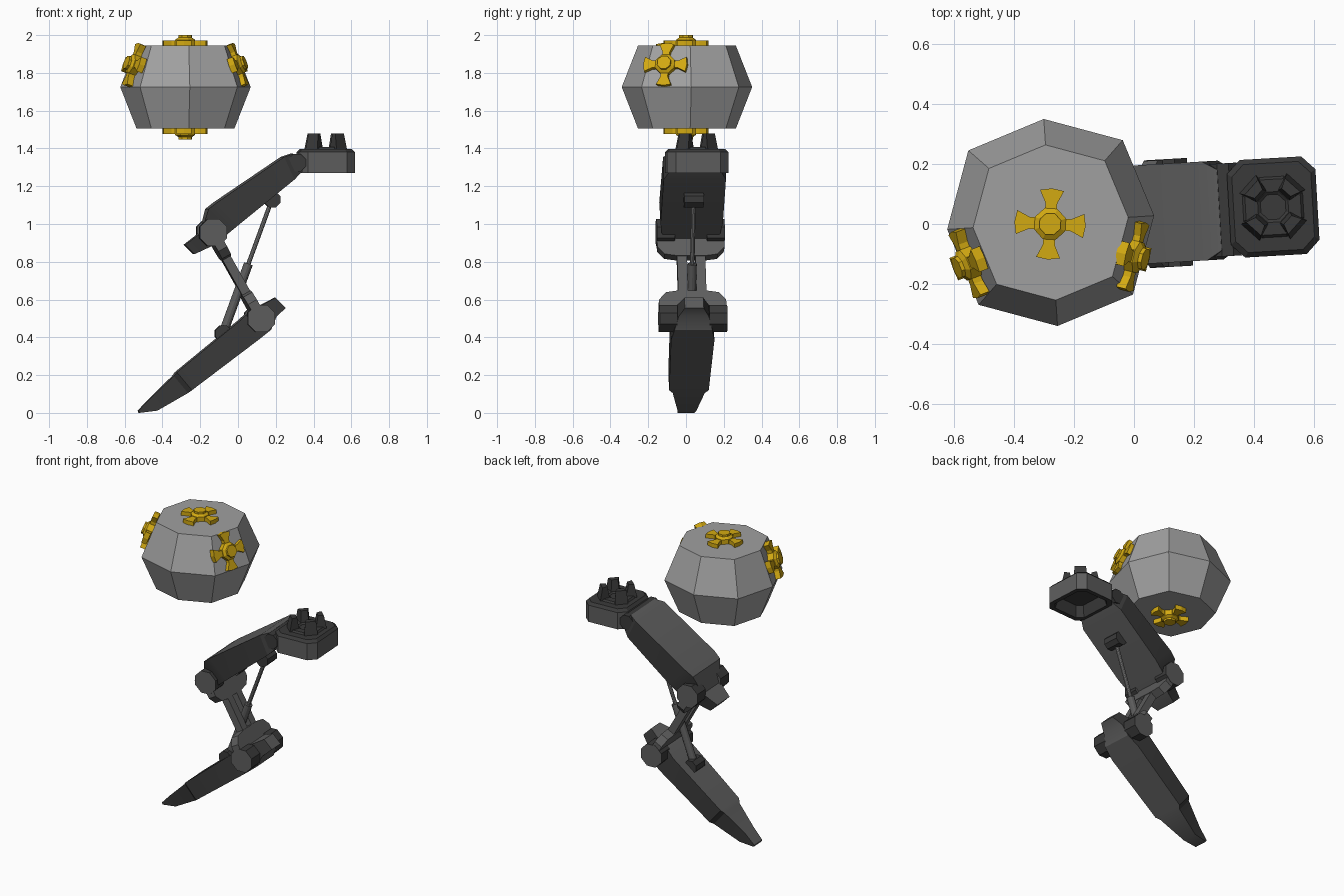
import bpy, bmesh, math
from mathutils import Matrix, Vector

if "Cube" in bpy.data.objects:
    bpy.data.objects.remove(bpy.data.objects["Cube"])


def material(name, rgb):
    m = bpy.data.materials.new(name)
    m.diffuse_color = (*rgb, 1)
    m.use_nodes = True
    m.node_tree.nodes["Principled BSDF"].inputs["Base Color"].default_value = m.diffuse_color
    return m


PALE = material("pale grey", (0.35, 0.35, 0.35))
MID = material("mid grey", (0.11, 0.11, 0.11))
DARK = material("dark grey", (0.042, 0.042, 0.042))
GOLD = material("gold", (0.65, 0.40, 0.006))
STEEL = material("steel", (0.22, 0.22, 0.22))

# The leg is modelled along x, then turned slightly about z
LEG = Matrix.Translation((0, 0.03, 0)) @ Matrix.Rotation(math.radians(3.3), 4, 'Z')


def finish(name, bm, mats, matrix=Matrix(), smooth=False):
    bmesh.ops.recalc_face_normals(bm, faces=bm.faces)
    me = bpy.data.meshes.new(name)
    bm.to_mesh(me)
    bm.free()
    for m in mats:
        me.materials.append(m)
    ob = bpy.data.objects.new(name, me)
    bpy.context.collection.objects.link(ob)
    ob.matrix_world = matrix
    if smooth:
        bpy.ops.object.select_all(action='DESELECT')
        ob.select_set(True)
        bpy.context.view_layer.objects.active = ob
        bpy.ops.object.shade_smooth_by_angle(angle=math.radians(25))
    return ob


def skin(bm, rings, cap=True, mats=None):
    """Join equal rings of points; mats gives a material per ring side."""
    vs = [[bm.verts.new(p) for p in r] for r in rings]
    n = len(vs[0])
    for a, b in zip(vs, vs[1:]):
        for i in range(n):
            j = (i + 1) % n
            f = bm.faces.new((a[i], a[j], b[j], b[i]))
            if mats:
                f.material_index = mats[i]
    if cap:
        bm.faces.new(vs[0])
        bm.faces.new(vs[-1])


def ring(r, z, n=8, turn=0.0, c=(0, 0)):
    return [(c[0] + r * math.cos(turn + math.tau * i / n),
             c[1] + r * math.sin(turn + math.tau * i / n), z) for i in range(n)]


def limb(name, stations):
    """Loft of rectangles: upper x, z, lower x, z, half width. Sides are dark."""
    rings = [[(ux, w, uz), (ux, -w, uz), (lx, -w, lz), (lx, w, lz)]
             for ux, uz, lx, lz, w in stations]
    bm = bmesh.new()
    skin(bm, rings, mats=(0, 1, 0, 1))
    return finish(name, bm, (MID, DARK), LEG, True)


def rod(name, a, b, r, n, mat, cap_mat=None, turn=0.0, smooth=False):
    a, b = Vector(a), Vector(b)
    d = b - a
    bm = bmesh.new()
    skin(bm, [ring(r, 0, n, turn), ring(r, d.length, n, turn)])
    for f in bm.faces:
        f.material_index = 1 if len(f.verts) == n and n != 4 else 0
    m = LEG @ Matrix.Translation(a) @ d.to_track_quat('Z', 'Y').to_matrix().to_4x4()
    return finish(name, bm, (mat, cap_mat or mat), m, smooth)


# Floating faceted head
HC = (-0.278, 0.005)


def head_ring(k, z):
    pts = []
    for i in range(8):
        a = math.radians(3.8 + 45 * i)
        r = k * (0.346 if i % 2 == 0 else 0.365)
        pts.append((HC[0] + r * math.cos(a), HC[1] + r * math.sin(a), z))
    return pts


bm = bmesh.new()
skin(bm, [head_ring(0.75, 1.505), head_ring(1, 1.725), head_ring(0.75, 1.945)])
finish("head", bm, (PALE,))


# Gold four-petal fittings
def fitting(name, pos, normal, turn=0.0):
    bm = bmesh.new()
    t8 = math.pi / 8
    skin(bm, [ring(0.056, -0.01, turn=t8), ring(0.056, 0.03, turn=t8),
              ring(0.038, 0.042, turn=t8), ring(0.038, 0.055, turn=t8)])
    outline = ((0.04, -0.019), (0.07, -0.02), (0.112, -0.04), (0.119, 0),
               (0.112, 0.04), (0.07, 0.02), (0.04, 0.019))
    for k in range(4):
        rot = Matrix.Rotation(k * math.pi / 2, 3, 'Z')
        skin(bm, [[rot @ Vector((x, y, z)) for x, y in outline] for z in (-0.008, 0.026)])
    z = Vector(normal).normalized()
    x = Vector((0, 0, 1)).cross(z)
    x = x.normalized() if x.length > 0.01 else Vector((1, 0, 0))
    m = Matrix((x, z.cross(x), z)).transposed().to_4x4()
    finish(name, bm, (GOLD,), Matrix.Translation(pos) @ m @ Matrix.Rotation(turn, 4, 'Z'))


fitting("top_fitting", (-0.28, 0.0, 1.945), (0, 0, 1), -0.06)
fitting("bottom_fitting", (-0.28, 0.0, 1.502), (0, 0, -1), 0.06)
for name, x, y, deg in (("right_fitting", -0.012, -0.105, -13.8),
                        ("left_fitting", -0.543, -0.128, 201.4)):
    a = math.radians(deg)
    fitting(name, (x, y, 1.838), (math.cos(a), math.sin(a), 0.36))


# Hip mount: chamfered block, hollow below
def block_ring(hx, hy, c, z):
    q = [(hx, hy - c), (hx - c, hy), (c - hx, hy), (-hx, hy - c),
         (-hx, c - hy), (c - hx, -hy), (hx - c, -hy), (hx, c - hy)]
    return [(x, y, z) for x, y in q]


MOUNT = LEG @ Matrix.Translation((0.465, 0, 0))
bm = bmesh.new()
skin(bm, [block_ring(0.10, 0.115, 0.03, 1.34), block_ring(0.12, 0.135, 0.035, 1.27),
          block_ring(0.148, 0.163, 0.045, 1.27), block_ring(0.148, 0.163, 0.045, 1.38),
          block_ring(0.132, 0.147, 0.04, 1.397)])
bm.normal_update()
for f in bm.faces:
    c = f.calc_center_median()
    outer = max(abs(c.x) / 0.14, abs(c.y) / 0.155, (abs(c.x) + abs(c.y)) / 0.25) > 1
    f.material_index = 0 if 1.3 < c.z < 1.35 and outer else 1
finish("hip_mount", bm, (MID, DARK), MOUNT)

# Socket ring and four prongs on the mount
bm = bmesh.new()
skin(bm, [ring(0.115, 1.39, turn=math.pi / 8), ring(0.10, 1.408, turn=math.pi / 8),
          ring(0.055, 1.408, turn=math.pi / 8), ring(0.045, 1.400, turn=math.pi / 8)])
for k in range(4):
    rot = Matrix.Rotation(math.pi / 4 + k * math.pi / 2, 3, 'Z')
    base = [(0.05, -0.026), (0.115, -0.042), (0.115, 0.042), (0.05, 0.026)]
    top = [(0.065, -0.02), (0.098, -0.034), (0.098, 0.034), (0.065, 0.02)]
    skin(bm, [[rot @ Vector((x, y, z)) for x, y in p] for p, z in ((base, 1.39), (top, 1.48))])
finish("mount_socket", bm, (DARK,), MOUNT)
rod("hip_roller", (0.305, -0.155, 1.325), (0.305, 0.155, 1.325), 0.05, 8, DARK, turn=math.pi / 8)

# Thigh and shin, each with a tapered heel past its joint
limb("thigh", [(-0.285, 0.89, -0.235, 0.84, 0.07), (-0.20, 0.955, -0.14, 0.885, 0.10),
               (-0.165, 1.08, -0.06, 0.95, 0.155), (-0.12, 1.115, 0.0, 1.0, 0.165),
               (0.235, 1.355, 0.29, 1.235, 0.165), (0.285, 1.372, 0.335, 1.28, 0.135)])
limb("shin", [(-0.53, 0.012, -0.525, 0.0, 0.045), (-0.47, 0.075, -0.43, 0.012, 0.05),
              (-0.345, 0.195, -0.27, 0.105, 0.085), (-0.33, 0.215, -0.25, 0.12, 0.105),
              (0.0, 0.485, 0.10, 0.385, 0.115), (0.06, 0.54, 0.17, 0.44, 0.10),
              (0.13, 0.575, 0.20, 0.51, 0.08), (0.195, 0.61, 0.25, 0.555, 0.05)])

# Paired joint drums at knee and ankle
KNEE, ANKLE = Vector((-0.14, 0, 0.955)), Vector((0.115, 0, 0.5))
for name, p in (("knee", KNEE), ("ankle", ANKLE)):
    for side, s in (("front", -1), ("back", 1)):
        rod(f"{name}_drum_{side}", p + Vector((0, s * 0.085, 0)), p + Vector((0, s * 0.18, 0)),
            0.078, 8, DARK, MID, math.pi / 8)

# Link between knee and ankle: two arms with flared ends
d = (ANKLE - KNEE).normalized()
nrm = Vector((-d.z, 0, d.x))


def plate(bm, outline, t):
    skin(bm, [[KNEE + d * s + nrm * o + Vector((0, y, 0)) for y, s in outline] for o in (-t, t)])


bm = bmesh.new()
for s in (-1, 1):
    plate(bm, [(s * 0.022, 0.1), (s * 0.075, 0.1), (s * 0.075, 0.42), (s * 0.022, 0.42)], 0.024)
for flip in (False, True):
    head = [(-0.178, 0.03), (0.178, 0.03), (0.178, 0.10), (0.14, 0.145), (0.075, 0.155),
            (-0.075, 0.155), (-0.14, 0.145), (-0.178, 0.10)]
    plate(bm, [(y, 0.522 - s if flip else s) for y, s in head], 0.027)
finish("knee_link", bm, (MID,), LEG)

# Piston between thigh and shin
lo, hi = Vector((-0.08, 0, 0.42)), Vector((0.18, 0, 1.13))
rod("piston_sleeve", lo, lo.lerp(hi, 0.52), 0.024, 12, MID, smooth=True)
rod("piston_rod", lo.lerp(hi, 0.5), hi, 0.012, 10, STEEL, smooth=True)
for name, p in (("piston_foot", lo), ("piston_head", hi)):
    rod(name, p - Vector((0, 0.052, 0)), p + Vector((0, 0.052, 0)), 0.045, 8, DARK,
        turn=math.pi / 8)
